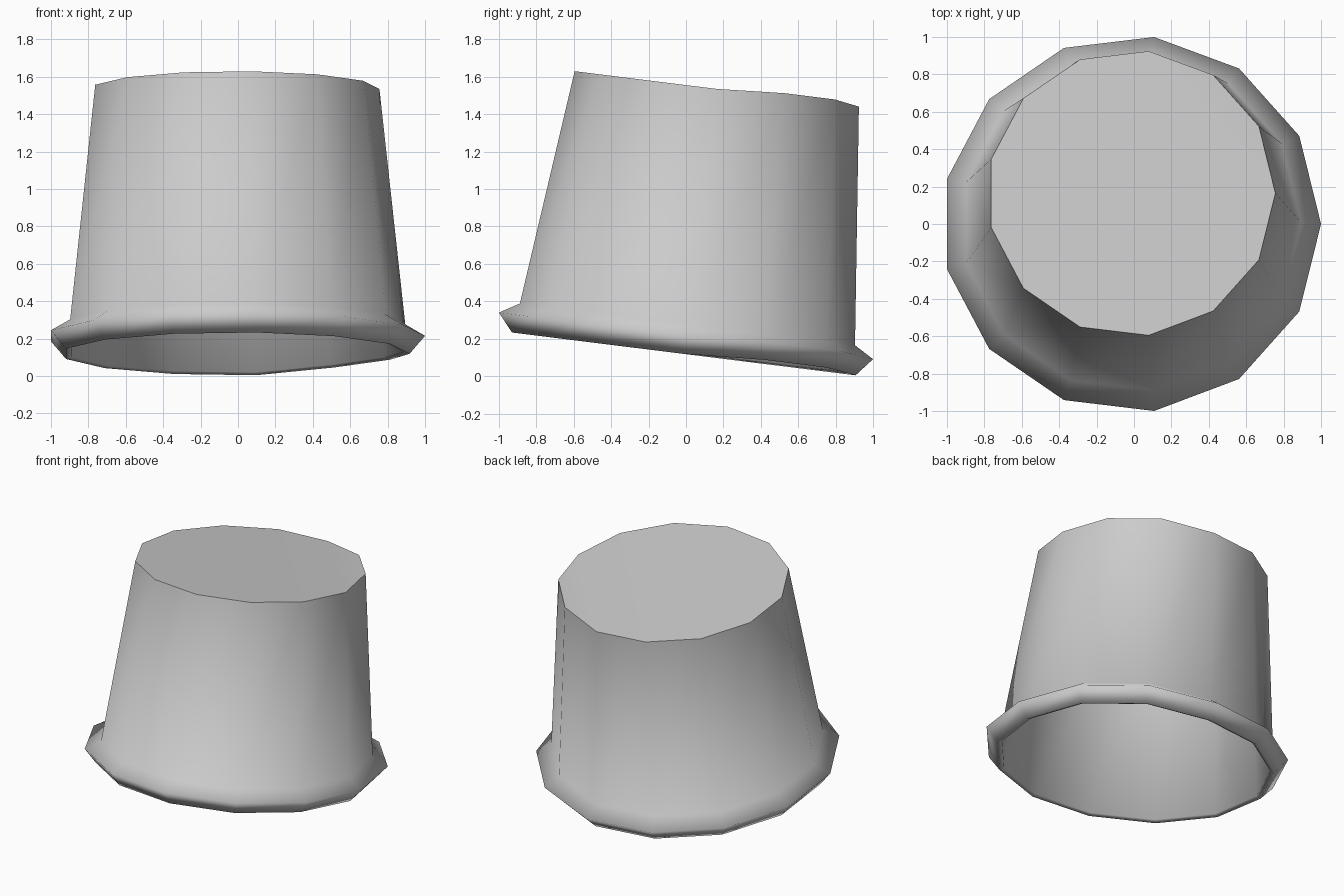
import bpy, bmesh
from math import cos, sin, tau, radians

if "Cube" in bpy.data.objects:
    bpy.data.objects.remove(bpy.data.objects["Cube"])

SIDES = 13
TILT = radians(-7.1)

# Lathe profile (radius, height): inner wall up from the lip would be index 0
PROFILE = [
    (0.750, 1.29),    # inside top
    (0.902, -0.085),  # inside of the opening
    (0.932, -0.097),  # lip underside
    (1.0147, 0.0),    # lip outer edge
    (0.909, 0.062),   # lip meets wall
    (0.771, 1.33),    # outside top
]

bm = bmesh.new()
rings = []
for r, h in PROFILE:
    ring = []
    for i in range(SIDES):
        a = tau * i / SIDES
        bump = 0.022 if i in (1, 2) else 0  # slight warp at the back right
        ring.append(bm.verts.new((r * cos(a), r * sin(a), h + bump)))
    rings.append(ring)

# Walls and flared lip
for lo, hi in zip(rings, rings[1:]):
    for i in range(SIDES):
        j = (i + 1) % SIDES
        bm.faces.new((lo[i], lo[j], hi[j], hi[i]))

# Inside and outside top: flat disc plus the small warped corner
for ring in (rings[0], rings[-1]):
    bm.faces.new(ring[3:] + ring[:1])
    bm.faces.new(ring[:4])

bmesh.ops.recalc_face_normals(bm, faces=bm.faces[:])
for f in bm.faces:
    f.smooth = True
bm.edges.ensure_lookup_table()
# Keep only the top outlines sharp
for ring in (rings[0], rings[-1]):
    for i in range(SIDES):
        bm.edges.get((ring[i], ring[(i + 1) % SIDES])).smooth = False

mesh = bpy.data.meshes.new("cup")
bm.to_mesh(mesh)
bm.free()
cup = bpy.data.objects.new("cup", mesh)
bpy.context.collection.objects.link(cup)
cup.location = (-0.0147, 0, 0.215)
cup.rotation_euler.x = TILT
